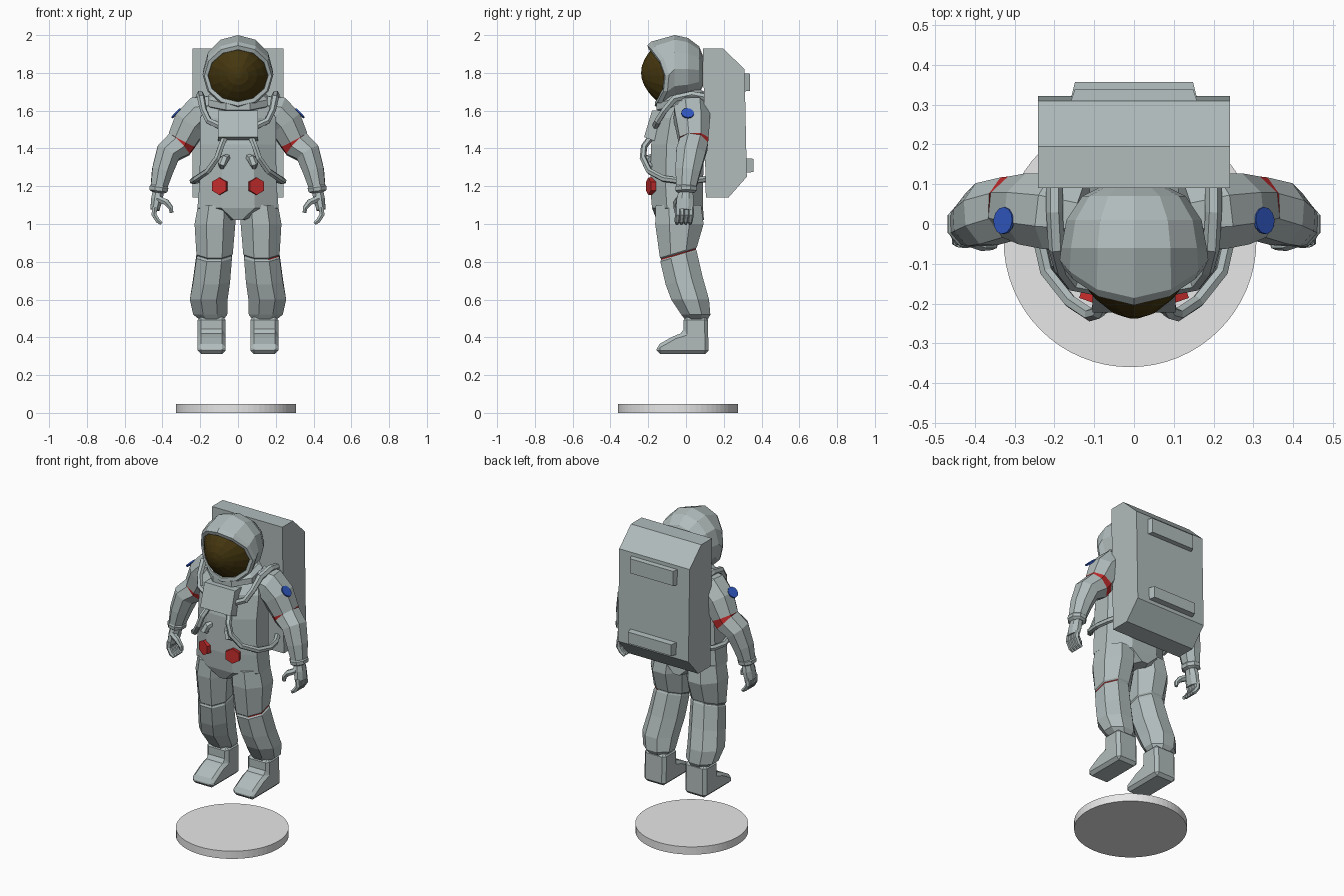
import bpy
import bmesh
from math import sin, cos, pi
from mathutils import Vector
from mathutils.bvhtree import BVHTree

if "Cube" in bpy.data.objects:
    bpy.data.objects.remove(bpy.data.objects["Cube"])


def material(name, r, g, b):
    mat = bpy.data.materials.new(name)
    mat.use_nodes = True
    mat.diffuse_color = (r, g, b, 1)
    shader = mat.node_tree.nodes["Principled BSDF"]
    shader.inputs["Base Color"].default_value = (r, g, b, 1)
    shader.inputs["Roughness"].default_value = .7
    return mat


SUIT = material("suit_grey", .44, .5, .5)
VISOR = material("visor_dark_gold", .06, .038, .005)
RED = material("signal_red", .55, .025, .025)
BLUE = material("patch_blue", .03, .1, .55)
STAND = material("stand_grey", .8, .8, .8)


def finish(name, bm, *mats):
    bmesh.ops.recalc_face_normals(bm, faces=bm.faces)
    mesh = bpy.data.meshes.new(name)
    bm.to_mesh(mesh)
    bm.free()
    for mat in mats:
        mesh.materials.append(mat)
    obj = bpy.data.objects.new(name, mesh)
    bpy.context.scene.collection.objects.link(obj)
    return obj


def circle(n, half=True):
    """Unit polygon; with half it has flat sides that touch the unit circle."""
    shift, size = (.5, 1 / cos(pi / n)) if half else (0, 1)
    return [(size * cos(2 * pi * (i + shift) / n), size * sin(2 * pi * (i + shift) / n))
            for i in range(n)]


def loft(name, rings, mats=(SUIT,), side=1, rule=None):
    """Skin rings of points; rule(segment, centre) picks the material slot."""
    bm = bmesh.new()
    rows = [[bm.verts.new((p[0] * side, p[1], p[2])) for p in ring] for ring in rings]
    n = len(rows[0])
    for s, (low, high) in enumerate(zip(rows, rows[1:])):
        for i in range(n):
            j = (i + 1) % n
            face = bm.faces.new((low[i], low[j], high[j], high[i]))
            if rule:
                face.material_index = rule(s, face.calc_center_median())
    bm.faces.new(rows[0])
    bm.faces.new(rows[-1])
    return finish(name, bm, *mats)


def level(x, y, z, a, b, tilt=0, n=8):
    """Ring around a vertical axis, tilt lowers its front."""
    return [(x + a * c, y + b * s, z + tilt * b * s) for c, s in circle(n)]


def tube(name, path, side=1, n=8, up=(0, 1, 0), **extra):
    """Sweep along (x, y, z, radius[, second radius]) without twisting."""
    pts = [Vector(p[:3]) for p in path]
    u, rings = Vector(up), []
    for k, p in enumerate(path):
        t = (pts[min(k + 1, len(pts) - 1)] - pts[max(k - 1, 0)]).normalized()
        u = (u - t * u.dot(t)).normalized()
        w = u.cross(t)
        rings.append([pts[k] + w * p[3] * c + u * p[-1] * s for c, s in circle(n)])
    return loft(name, rings, side=side, **extra)


def prism(name, profile, width, x=0, bevel=0, taper=1):
    """Side outline of (y, z) points given a width, tapered toward the back."""
    bm = bmesh.new()
    back = max(y for y, z in profile)
    rows = [[bm.verts.new((x + s * width * (taper if y == back else 1), y, z))
             for y, z in profile] for s in (-1, 1)]
    for i in range(len(profile)):
        j = (i + 1) % len(profile)
        bm.faces.new((rows[0][i], rows[0][j], rows[1][j], rows[1][i]))
    for row in rows:
        bm.faces.new(row)
    bmesh.ops.recalc_face_normals(bm, faces=bm.faces)
    if bevel:
        bmesh.ops.bevel(bm, geom=bm.edges[:], offset=bevel, segments=1, affect='EDGES')
    return finish(name, bm, SUIT)


def disc(name, centre, normal, radius, depth, n, mat):
    bm = bmesh.new()
    bmesh.ops.create_cone(bm, cap_ends=True, segments=n, radius1=radius,
                          radius2=radius, depth=depth)
    obj = finish(name, bm, mat)
    obj.location = centre
    obj.rotation_mode = 'QUATERNION'
    obj.rotation_quaternion = Vector(normal).to_track_quat('Z', 'Y')
    return obj


def facing(y, zc, a, b, bow=0, n=12, lean=-.12):
    """Ring around the front-back axis whose sides bow backward."""
    return [(a * c, y + bow * c * c + (lean * b * s if bow else 0), zc + b * s)
            for c, s in circle(n, False)]


# Stand
disc("stand", (-.01, -.042, .024), (0, 0, 1), .318, .048, 64, STAND)

# Helmet with a raised rim, then the domed visor and the neck collar
loft("helmet", [
    facing(.09, 1.81, .09, .08), facing(.07, 1.815, .13, .125),
    facing(.01, 1.82, .17, .165), facing(-.06, 1.82, .183, .18),
    facing(-.165, 1.79, .187, .175, .075), facing(-.185, 1.785, .178, .16, .075),
    facing(-.18, 1.785, .16, .138, .065), facing(-.14, 1.785, .155, .134, .05)])
loft("visor", [facing(-.165 - .072 * (1 - s * s), 1.785, .162 * s, .14 * s,
                      .065 * s * s, 16) for s in (1, .85, .62, .35, .1)], (VISOR,))
loft("collar", [level(0, -.03, z, a, a - .03, .25)
                for z, a in ((1.62, .13), (1.635, .155), (1.67, .155), (1.69, .13))])

# Jacket, ending in a point between the legs
loft("jacket", [
    level(0, -.03, 1.02, .05, .125), level(0, -.045, 1.085, .215, .135),
    level(0, -.05, 1.2, .205, .14), level(0, -.045, 1.42, .2, .14),
    level(0, -.03, 1.56, .2, .125), level(0, 0, 1.65, .16, .1),
    level(0, -.01, 1.69, .12, .09)])

# Chest control box
prism("chest_box", [(-.18, 1.6), (-.11, 1.6), (-.13, 1.43), (-.155, 1.435),
                    (-.222, 1.46)], .105)

# Backpack and its two bars
prism("backpack", [(.09, 1.93), (.195, 1.93), (.31, 1.82), (.322, 1.25),
                   (.225, 1.14), (.105, 1.14)], .242)
for label, y, low, high in (("upper", .34, 1.7, 1.8), ("lower", .357, 1.27, 1.35)):
    prism(label + "_pack_bar", [(.29, low), (y, low + .005), (y, high - .005),
                                (.29, high)], .165, taper=.9)

for side, label in ((1, "left_"), (-1, "right_")):
    # Arm with a red band
    arm = tube(label + "arm", [
        (.13, .02, 1.6, .08), (.2, .03, 1.585, .095), (.25, .035, 1.535, .09),
        (.296, .04, 1.445, .077), (.31, .04, 1.422, .076), (.37, .025, 1.375, .066, .078),
        (.4, .01, 1.28, .056, .066), (.42, 0, 1.19, .043, .052)],
        side, mats=(SUIT, RED), rule=lambda seg, c: int(seg == 3))
    tube(label + "cuff", [(.417, 0, 1.205, .043, .05), (.418, 0, 1.195, .05, .056),
                          (.421, 0, 1.175, .048, .054), (.422, 0, 1.165, .03, .04)], side)

    # Round shoulder patch lying on the sleeve
    bm = bmesh.new()
    bm.from_mesh(arm.data)
    spot, normal, _, _ = BVHTree.FromBMesh(bm).find_nearest(
        Vector((.39 * side, .015, 1.63)))
    bm.free()
    disc(label + "patch", spot, normal, .034, .008, 12, BLUE)

    # Glove
    tube(label + "palm", [(.42, 0, 1.18, .03, .036), (.43, -.004, 1.13, .03, .045),
                          (.44, -.008, 1.075, .024, .046)], side)
    for k in range(4):
        y = .026 - .023 * k
        tube(label + "finger_" + str(k + 1), [
            (.44, y, 1.09, .014), (.445, y, 1.05, .013),
            (.425, y - .004, 1.018, .012), (.405, y - .005, 1.003, .009)], side, 6)
    tube(label + "thumb", [(.425, -.035, 1.135, .016), (.38, -.05, 1.115, .016),
                           (.355, -.052, 1.085, .012), (.352, -.05, 1.06, .009)], side, 6)

    # Trouser leg with a knee seam, touched with red on the left outer side
    loft(label + "leg", [
        level(.112, -.04, 1.1, .1, .12), level(.122, -.035, 1, .108, .128),
        level(.124, -.04, .85, .096, .098, .3), level(.124, -.04, .843, .09, .092, .3),
        level(.124, -.04, .837, .09, .092, .3), level(.126, -.04, .83, .094, .096, .3),
        level(.14, -.01, .7, .098, .098, .2), level(.155, .022, .6, .1, .1),
        level(.147, .052, .52, .09, .077), level(.14, .055, .495, .065, .06)],
        (SUIT, RED), side, lambda seg, c: int(seg == 3 and c.x > .17))

    # Boot
    prism(label + "boot", [(.12, .312), (-.155, .312), (-.155, .357), (-.06, .41),
                           (-.012, .425), (-.012, .51), (.115, .51)],
          .074, .14 * side, .018)

    # Shoulder hose and the looped waist hoses
    tube(label + "shoulder_hose", [
        (.2, .11, 1.67, .018), (.2, .03, 1.685, .018), (.195, -.06, 1.665, .018),
        (.182, -.115, 1.6, .016), (.155, -.15, 1.545, .016), (.1, -.16, 1.52, .016)],
        side, 6, (1, 0, 0))
    tube(label + "waist_hose", [
        (.07, -.185, 1.46, .015), (.09, -.222, 1.41, .015), (.11, -.228, 1.35, .015),
        (.16, -.195, 1.28, .015), (.22, -.12, 1.24, .015), (.24, -.03, 1.228, .015),
        (.225, .05, 1.23, .015), (.19, .12, 1.24, .015)], side, 6)
    tube(label + "valve", [(.05, -.17, 1.36, .012), (.07, -.2, 1.345, .02),
                           (.085, -.21, 1.32, .02), (.085, -.18, 1.3, .012)], side, 6)

    # Red hexagonal belly dial
    disc(label + "belly_dial", (.095 * side, -.183, 1.2), (.35 * side, -1, 0),
         .046, .034, 6, RED).rotation_quaternion @= Vector((0, 0, 1)).rotation_difference(
             Vector((0, 0, 1)))
